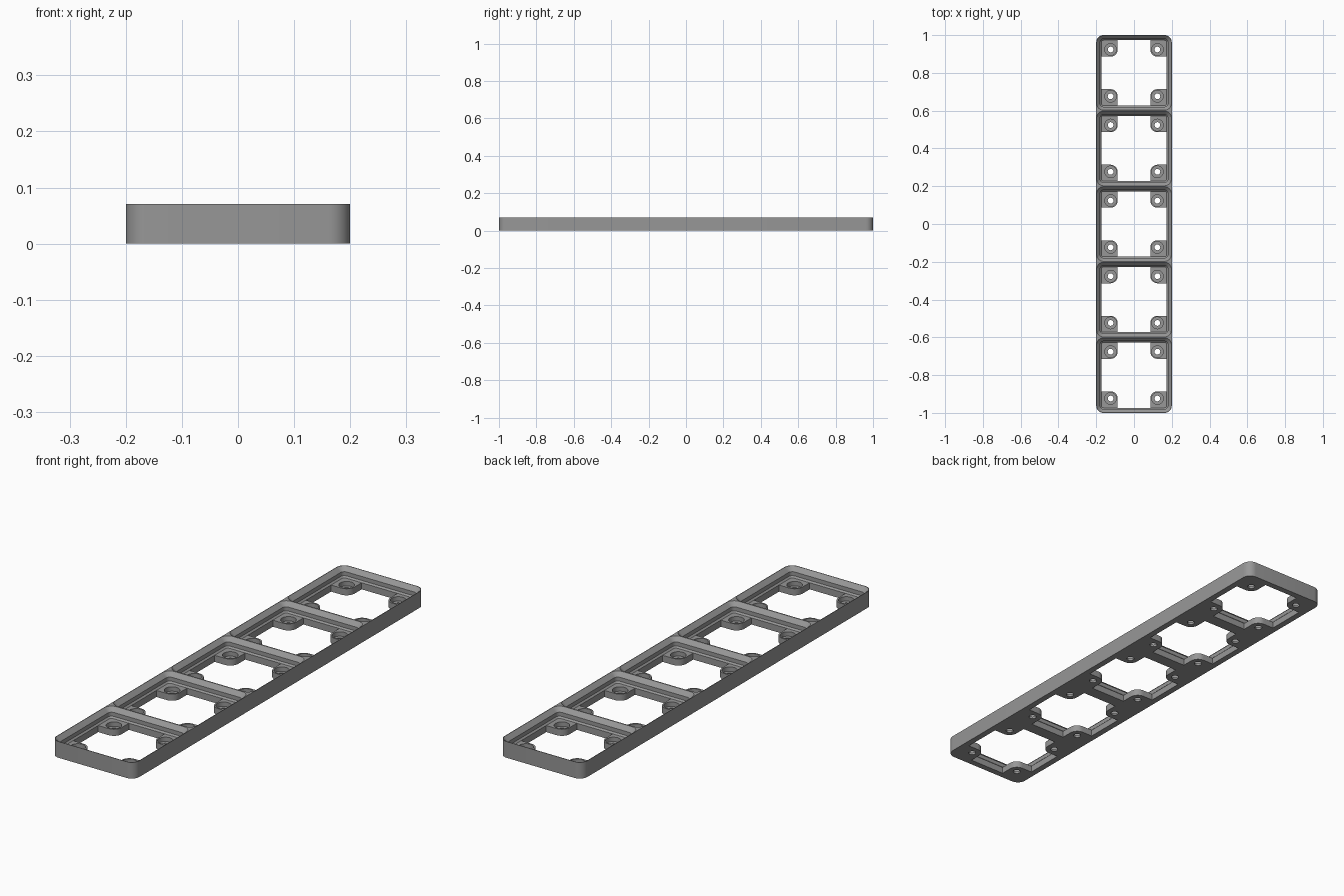
import bpy, bmesh, math

if "Cube" in bpy.data.objects:
    bpy.data.objects.remove(bpy.data.objects["Cube"])

MM = 1 / 105            # one cell is 42 mm, five cells span 2 units
CELL, COUNT = 42, 5
FLOOR, TOP = 3.0, 7.4
OPEN = 18.15            # half width of the opening at floor level
CENTRES = [(i - (COUNT - 1) / 2) * CELL for i in range(COUNT)]

grey = bpy.data.materials.new("mid_grey")
grey.diffuse_color = (0.31, 0.31, 0.31, 1)
grey.use_nodes = True
grey.node_tree.nodes["Principled BSDF"].inputs["Base Color"].default_value = grey.diffuse_color


def rounded_rect(hx, hy, r, n=8):
    pts = []
    for k, (sx, sy) in enumerate([(1, 1), (-1, 1), (-1, -1), (1, -1)]):
        for j in range(n + 1):
            a = math.pi / 2 * (k + j / n)
            pts.append((sx * (hx - r) + r * math.cos(a), sy * (hy - r) + r * math.sin(a)))
    return pts


def loft(bm, rings, ox=0, oy=0):
    """Closed solid through a list of (outline, height)."""
    loops = [[bm.verts.new(((x + ox) * MM, (y + oy) * MM, z * MM)) for x, y in pts]
             for pts, z in rings]
    n = len(loops[0])
    for a, b in zip(loops, loops[1:]):
        for i in range(n):
            bm.faces.new((a[i], a[(i + 1) % n], b[(i + 1) % n], b[i]))
    bm.faces.new(loops[0][::-1])
    bm.faces.new(loops[-1])


def finish(bm, name):
    bmesh.ops.recalc_face_normals(bm, faces=bm.faces)
    me = bpy.data.meshes.new(name)
    bm.to_mesh(me)
    bm.free()
    me.materials.append(grey)
    ob = bpy.data.objects.new(name, me)
    bpy.context.collection.objects.link(ob)
    return ob


def circle(r, n=32):
    return [(r * math.cos(2 * math.pi * i / n), r * math.sin(2 * math.pi * i / n)) for i in range(n)]


# Solid plate with rounded corners
bm = bmesh.new()
plate_outline = rounded_rect(CELL / 2, CELL * COUNT / 2, 4)
loft(bm, [(plate_outline, 0), (plate_outline, TOP)])
plate = finish(bm, "grid_plate")

# Stepped pocket: small chamfer, straight wall, large chamfer
steps = [(0, 0), (0.7, 0.7), (0.7, 2.5), (2.6, 4.4), (2.6, 5.4)]
bm = bmesh.new()
for cy in CENTRES:
    loft(bm, [(rounded_rect(OPEN + o, OPEN + o, 1.15 + o), FLOOR + h) for o, h in steps], 0, cy)
pockets = finish(bm, "pocket_cutter")

# Cross-shaped floor opening that leaves a rounded boss in each corner
BOSS, HOLE = 3.95, 13
quarter = [(OPEN, HOLE - BOSS)]
for j in range(11):
    a = math.radians(270 - 9 * j)
    quarter.append((HOLE + BOSS * math.cos(a), HOLE + BOSS * math.sin(a)))
quarter.append((HOLE - BOSS, OPEN))
cross = []
for k in range(4):
    c, s = [(1, 0), (0, 1), (-1, 0), (0, -1)][k]
    cross += [(x * c - y * s, x * s + y * c) for x, y in quarter]
bm = bmesh.new()
for cy in CENTRES:
    loft(bm, [(cross, -1), (cross, FLOOR + 0.4)], 0, cy)
openings = finish(bm, "opening_cutter")


# Magnet recesses and screw holes in the bosses
def holes(name, r, z0):
    b = bmesh.new()
    for cy in CENTRES:
        for sx in (-1, 1):
            for sy in (-1, 1):
                loft(b, [(circle(r), z0), (circle(r), FLOOR + 0.5)], sx * HOLE, cy + sy * HOLE)
    return finish(b, name)


magnets = holes("magnet_cutter", 3.25, 1.0)
screws = holes("screw_cutter", 1.6, -1)

# Cut everything out of the plate
bpy.context.view_layer.objects.active = plate
for cutter in (pockets, openings, magnets, screws):
    m = plate.modifiers.new(cutter.name, 'BOOLEAN')
    m.operation, m.solver, m.object = 'DIFFERENCE', 'EXACT', cutter
    bpy.ops.object.modifier_apply(modifier=m.name)
    bpy.data.objects.remove(cutter)

bpy.ops.object.select_all(action='DESELECT')
plate.select_set(True)
bpy.ops.object.shade_smooth_by_angle(angle=math.radians(30))
